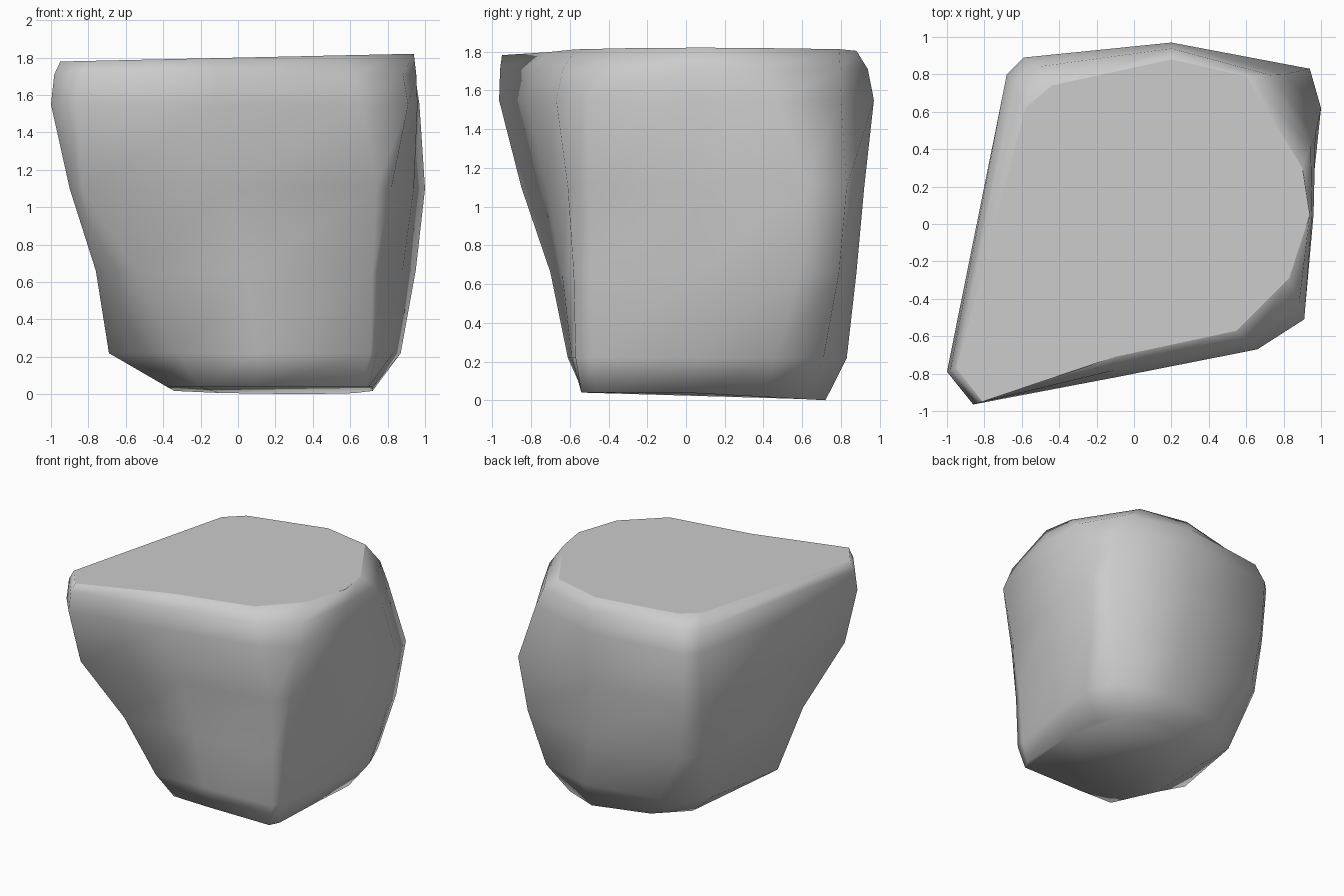
import bpy, bmesh, math

if "Cube" in bpy.data.objects:
    bpy.data.objects.remove(bpy.data.objects["Cube"])

# Horizontal outlines of the boulder, counter-clockwise from the front left corner
base = [(-.38, -.16), (-.21, -.53), (.10, -.54), (.66, -.54), (.70, -.46), (.72, .05),
        (.72, .40), (.62, .62), (.35, .72), (-.10, .60), (-.34, .40)]
foot = [(-.69, -.20), (-.32, -.61), (.10, -.59), (.71, -.57), (.74, -.48), (.83, .05),
        (.87, .46), (.77, .71), (.35, .83), (-.27, .73), (-.57, .47)]
waist = [(-.76, -.43), (-.54, -.70), (.05, -.64), (.72, -.58), (.76, -.49), (.88, .05),
         (.95, .58), (.88, .79), (.25, .88), (-.52, .82), (-.65, .69)]
bulge = [(-.90, -.77), (-.83, -.85), (-.05, -.72), (.74, -.61), (.82, -.50), (.94, .05),
         (1.0, .62), (.94, .83), (.20, .92), (-.57, .87), (-.67, .76)]
shoulder = [(-1.0, -.79), (-.86, -.965), (-.10, -.82), (.66, -.67), (.91, -.51), (.96, .05),
            (.97, .48), (.80, .80), (.20, .97), (-.59, .89), (-.68, .80)]
crown = [(-.95, -.77), (-.81, -.95), (-.10, -.71), (.55, -.57), (.83, -.29), (.94, .05),
         (.90, .30), (.60, .79), (.20, .88), (-.44, .74), (-.58, .62)]
brow = [(a * .65 + c * .35, b * .65 + d * .35) for (a, b), (c, d) in zip(shoulder, crown)]


def bottom_z(x, y):
    return .04 * (1 - max(y, 0) / .73)


def top_z(x, y):
    return 1.80 + .022 * x


levels = [(base, bottom_z), (foot, lambda x, y: .22), (waist, lambda x, y: .66),
          (bulge, lambda x, y: 1.10), (shoulder, lambda x, y: 1.55),
          (brow, lambda x, y: 1.71), (crown, top_z)]

# Loft the outlines into one closed stone
bm = bmesh.new()
rings = [[bm.verts.new((x, y, z(x, y))) for x, y in outline] for outline, z in levels]
n = len(base)
for lo, hi in zip(rings, rings[1:]):
    for i in range(n):
        j = (i + 1) % n
        bm.faces.new((lo[i], lo[j], hi[j], hi[i]))
bm.faces.new(rings[0][::-1])
top = bm.faces.new(rings[-1])

# Borders round the flat top, so the shading rolls over the rim
bmesh.ops.inset_region(bm, faces=[top], thickness=.15)
bmesh.ops.recalc_face_normals(bm, faces=bm.faces[:])

mesh = bpy.data.meshes.new("boulder")
bm.to_mesh(mesh)
bm.free()
boulder = bpy.data.objects.new("boulder", mesh)
bpy.context.collection.objects.link(boulder)

# Smooth, rounded shading over the worn edges
bpy.context.view_layer.objects.active = boulder
boulder.select_set(True)
bpy.ops.object.shade_smooth_by_angle(angle=math.radians(80))
